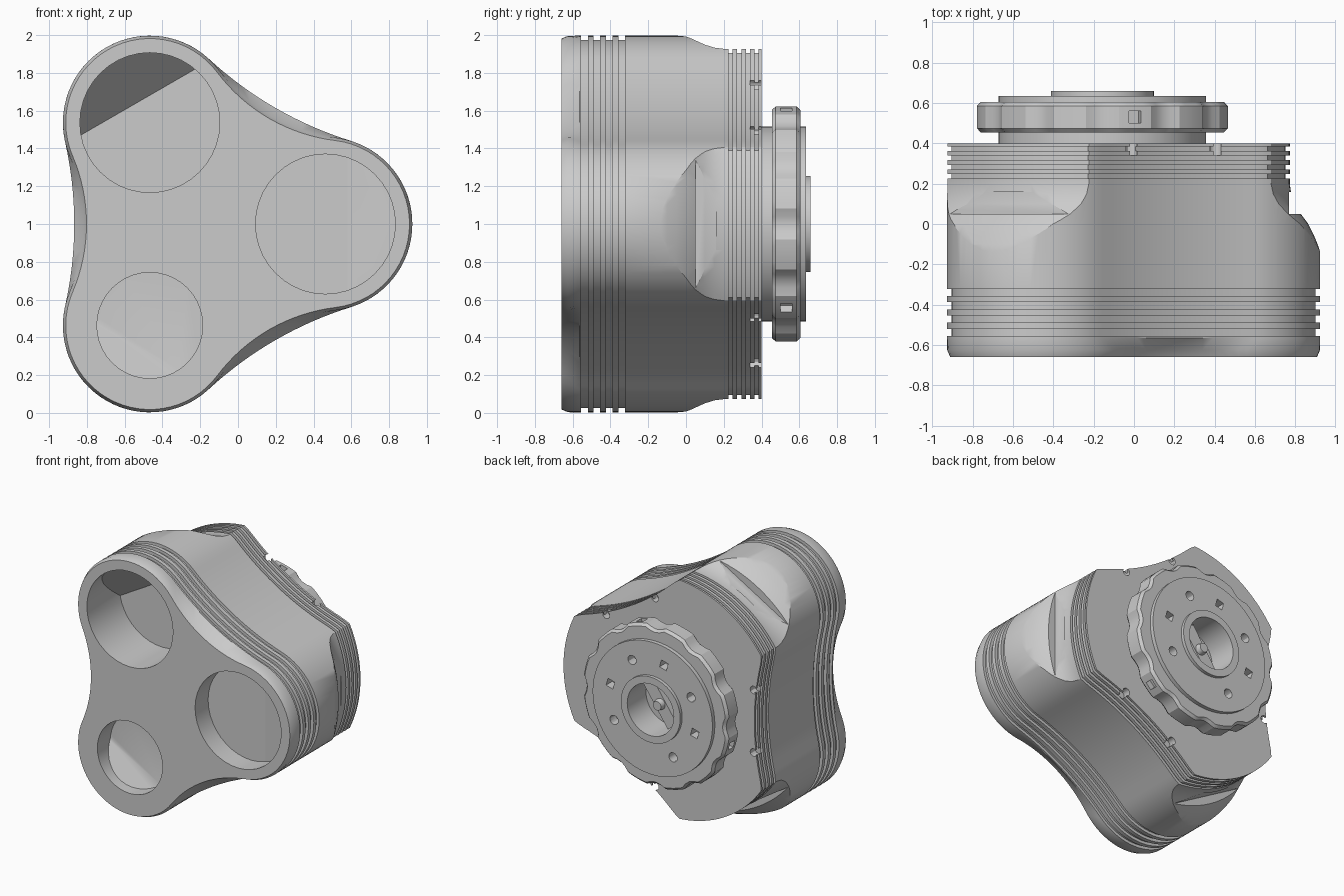
import bpy, bmesh
from math import sin, cos, pi, radians, atan2, sqrt
from mathutils import Vector, Matrix

cube = bpy.data.objects.get("Cube")
if cube:
    bpy.data.objects.remove(cube, do_unlink=True)

CX, CZ = -0.157, 1.0      # main axis, running along y
D = 0.62                  # distance from the axis to each lobe centre
parts = []

grey = bpy.data.materials.new("plain_grey")
grey.use_nodes = True
colour = (0.6, 0.6, 0.6, 1)
grey.diffuse_color = colour
grey.node_tree.nodes["Principled BSDF"].inputs["Base Color"].default_value = colour


def polar(r, a, x=CX, z=CZ):
    return x + r * cos(a), z + r * sin(a)


def circle(r, x=CX, z=CZ, n=64):
    return [polar(r, 2 * pi * i / n, x, z) for i in range(n)]


def trilobe(r, waist, n=30, m=16):
    """Three convex arcs joined by three tangent concave arcs."""
    e = waist - r
    far = (D * D - e * e) / (D - 2 * e)
    beta = atan2(far * sin(pi / 3), far * cos(pi / 3) - D)
    g = beta - pi / 3
    pts = []
    for k in range(3):
        turn = k * 2 * pi / 3
        x, z = polar(D, turn)
        pts += [polar(r, turn + beta * (2 * i / n - 1), x, z) for i in range(n + 1)]
        x, z = polar(far, turn + pi / 3)
        pts += [polar(far - waist, turn + 4 * pi / 3 + g * (1 - 2 * i / m), x, z)
                for i in range(1, m)]
    return pts


def finish(name, bm, keep=True):
    bmesh.ops.recalc_face_normals(bm, faces=bm.faces)
    mesh = bpy.data.meshes.new(name)
    bm.to_mesh(mesh)
    bm.free()
    mesh.materials.append(grey)
    ob = bpy.data.objects.new(name, mesh)
    bpy.context.collection.objects.link(ob)
    if keep:
        parts.append(ob)
    else:
        ob.hide_render = True
    return ob


def loft_bm(sections):
    """Skin a list of (y, outline) sections and cap both ends."""
    bm = bmesh.new()
    rings = [[bm.verts.new((x, y, z)) for x, z in o] for y, o in sections]
    n = len(rings[0])
    for a, b in zip(rings, rings[1:]):
        for i in range(n):
            j = (i + 1) % n
            bm.faces.new((a[i], a[j], b[j], b[i]))
    bm.faces.new(rings[0])
    bm.faces.new(rings[-1])
    bmesh.ops.recalc_face_normals(bm, faces=bm.faces)
    return bm


def loft(name, sections, keep=True):
    return finish(name, loft_bm(sections), keep)


def box(name, radius, angle, y, size, spin=0.0, keep=False):
    """Box whose local x points away from the main axis."""
    bm = bmesh.new()
    x, z = polar(radius, angle)
    mat = (Matrix.Translation((x, y, z)) @ Matrix.Rotation(-angle - spin, 4, 'Y')
           @ Matrix.Diagonal((*size, 1)))
    bmesh.ops.create_cube(bm, size=1, matrix=mat)
    return finish(name, bm, keep)


def boolean(ob, cutters, op='DIFFERENCE'):
    for c in cutters:
        m = ob.modifiers.new("cut", 'BOOLEAN')
        m.operation, m.solver, m.object = op, 'EXACT', c
    bpy.context.view_layer.update()
    deps = bpy.context.evaluated_depsgraph_get()
    mesh = bpy.data.meshes.new_from_object(ob.evaluated_get(deps))
    ob.modifiers.clear()
    ob.data = mesh
    for c in cutters:
        bpy.data.objects.remove(c, do_unlink=True)


def grooved(first, pitch, width, count, depth=0.022):
    """Profile steps (y, inset) for a run of square grooves."""
    steps = []
    for i in range(count):
        a = first + i * pitch
        steps += [(a, 0), (a, depth), (a + width, depth), (a + width, 0)]
    return steps


# Three-lobed housing with front and rear fins
rear = grooved(0.225, 0.046, 0.022, 4)
sections = [(-0.66, trilobe(0.445, 0.645)), (-0.625, trilobe(0.46, 0.66)),
            (-0.565, trilobe(0.46, 0.71))]
for y, inset in grooved(-0.555, 0.066, 0.035, 4) + [(0.0, 0)] + rear + [(0.4, 0)]:
    sections.append((y, trilobe(0.46 - inset, 0.71 - inset)))
housing = loft("housing", sections)

# Round envelope that trims the lobe tips towards the rear
envelope = [(-0.8, 1.3), (-0.3, 1.2), (-0.14, 1.082), (-0.1, 1.068), (-0.05, 1.047),
            (0, 1.022), (0.05, 0.985), (0.1, 0.955), (0.15, 0.937), (0.2, 0.93)]
envelope += [(y, 0.93 - inset) for y, inset in rear] + [(0.5, 0.93)]
trim = loft("trim_envelope", [(y, circle(r, n=128)) for y, r in envelope], False)
boolean(housing, [trim], 'INTERSECT')

# Front apertures with a sloping outer floor, and the flat on each trimmed tip
cutters = []
for k, (radius, floor, rise) in enumerate([(0.37, -0.5, 0.06), (0.37, -0.26, 0.36),
                                           (0.28, -0.5, 0.08)]):
    a = k * 2 * pi / 3
    x, z = polar(D, a)
    bm = loft_bm([(-0.8, circle(radius, x, z, 40)), (floor, circle(radius, x, z, 40))])
    px, pz = polar(0.125, a, x, z)
    run = radius - 0.125
    bmesh.ops.bisect_plane(bm, geom=bm.verts[:] + bm.edges[:] + bm.faces[:], dist=1e-5,
                           plane_co=(px, floor, pz), clear_outer=True,
                           plane_no=Vector((rise * cos(a), run, rise * sin(a))).normalized())
    bmesh.ops.holes_fill(bm, edges=[e for e in bm.edges if e.is_boundary], sides=0)
    cutters.append(finish("aperture_cutter", bm, False))
    cutters.append(box("flat_cutter", 1.025, a, 0.105, (0.2, 0.11, 0.7)))
    # Screw holes beside each waist of the rear face
    for side in (-19, 19):
        hx, hz = polar(0.745, a + pi / 3 + radians(side))
        cutters.append(loft("screw_cutter", [(0.34, circle(0.03, hx, hz, 12)),
                                             (0.45, circle(0.03, hx, hz, 12))], False))
boolean(housing, cutters)

# Rear hub: stepped disc with raised collar and central bore
hub = loft("rear_hub", [(y, circle(r)) for y, r in [
    (0.39, 0.515), (0.635, 0.515), (0.635, 0.255), (0.66, 0.255), (0.66, 0.2), (0.43, 0.2)]])
cutters = []
for k in range(4):
    hx, hz = polar(0.375, radians(62 + 90 * k))
    cutters.append(loft("pin_cutter", [(0.56, circle(0.036, hx, hz, 12)),
                                       (0.7, circle(0.036, hx, hz, 12))], False))
for k in range(3):
    cutters.append(box("square_cutter", 0.375, radians(15 + 90 * k), 0.63,
                       (0.06, 0.14, 0.06)))
boolean(hub, cutters)


# Scalloped locking ring round the hub
def scallop(scale):
    n = 96
    return [polar(scale * (0.628 - 0.03 * max(0, cos(12 * t))), t)
            for t in (2 * pi * i / n for i in range(n))]


ring = loft("locking_ring", [(0.455, scallop(0.97)), (0.475, scallop(1)),
                             (0.585, scallop(1)), (0.605, scallop(0.97))])
cutters = [loft("bore_cutter", [(0.3, circle(0.45)), (0.8, circle(0.45))], False)]
for k in range(3):
    cutters.append(box("notch_cutter", 0.64, radians(75 + 120 * k), 0.53,
                       (0.12, 0.06, 0.06)))
boolean(ring, cutters)

# Key bar and pivot inside the bore
box("key_bar", 0, 0, 0.48, (0.37, 0.12, 0.1), radians(55), True)
loft("key_pivot", [(0.5, circle(0.05, n=20)), (0.58, circle(0.035, n=20))])

# Smooth curved walls, keep machined edges crisp
bpy.ops.object.select_all(action='DESELECT')
for ob in parts:
    ob.select_set(True)
bpy.context.view_layer.objects.active = housing
bpy.ops.object.shade_smooth_by_angle(angle=radians(30))
